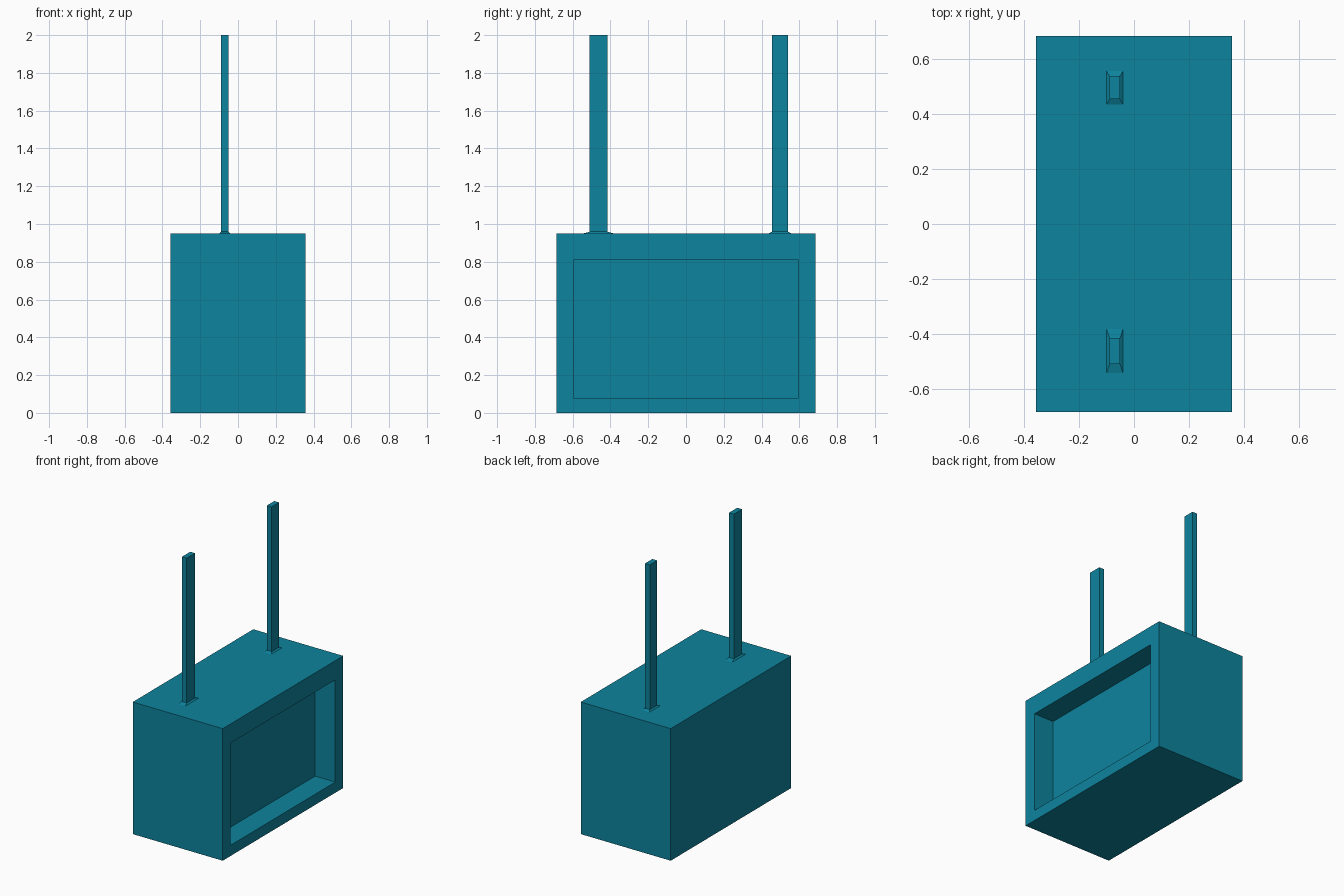
import bpy, bmesh
from mathutils import Vector

if "Cube" in bpy.data.objects:
    bpy.data.objects.remove(bpy.data.objects["Cube"])

teal = bpy.data.materials.new("teal")
teal.diffuse_color = (0.004, 0.23, 0.34, 1)
teal.use_nodes = True
teal.node_tree.nodes["Principled BSDF"].inputs["Base Color"].default_value = teal.diffuse_color


def make_object(name, bm):
    bmesh.ops.recalc_face_normals(bm, faces=bm.faces)
    mesh = bpy.data.meshes.new(name)
    bm.to_mesh(mesh)
    bm.free()
    mesh.materials.append(teal)
    obj = bpy.data.objects.new(name, mesh)
    bpy.context.collection.objects.link(obj)
    return obj


def ring(bm, cx, cy, hx, hy, z):
    return [bm.verts.new((cx + sx * hx, cy + sy * hy, z))
            for sx, sy in ((-1, -1), (1, -1), (1, 1), (-1, 1))]


def loft(name, cx, cy, sections):
    """Capped solid through rectangular sections (half x, half y, z)."""
    bm = bmesh.new()
    rings = [ring(bm, cx, cy, *s) for s in sections]
    for a, b in zip(rings, rings[1:]):
        for i in range(4):
            j = (i + 1) % 4
            bm.faces.new((a[i], a[j], b[j], b[i]))
    bm.faces.new(rings[0])
    bm.faces.new(rings[-1])
    return make_object(name, bm)


# Cabinet: box with a recessed screen on the +x side
HX, HY, H = 0.358, 0.685, 0.95
DEPTH = 0.16
bm = bmesh.new()
bmesh.ops.create_cube(bm, size=1)
for v in bm.verts:
    v.co = Vector((v.co.x * 2 * HX, v.co.y * 2 * HY, (v.co.z + 0.5) * H))
front = next(f for f in bm.faces if f.normal.x > 0.9)
bmesh.ops.inset_individual(bm, faces=[front], thickness=0.05)
for v in front.verts:
    v.co.y = 0.594 if v.co.y > 0 else -0.594
    v.co.z = 0.812 if v.co.z > H / 2 else 0.077
back = bmesh.ops.extrude_discrete_faces(bm, faces=[front])["faces"][0]
bmesh.ops.translate(bm, verts=back.verts, vec=(-DEPTH, 0, 0))
make_object("cabinet", bm)

# Antennas: square rods with a low flared foot (centre y, rod half y, foot half y)
for name, y, rod, foot in (("antenna_front", -0.463, 0.047, 0.087),
                           ("antenna_back", 0.497, 0.042, 0.065)):
    loft(name, -0.07, y, [(0.032, foot, H - 0.002),
                          (0.019, rod, H + 0.009),
                          (0.019, rod, 2.0)])
